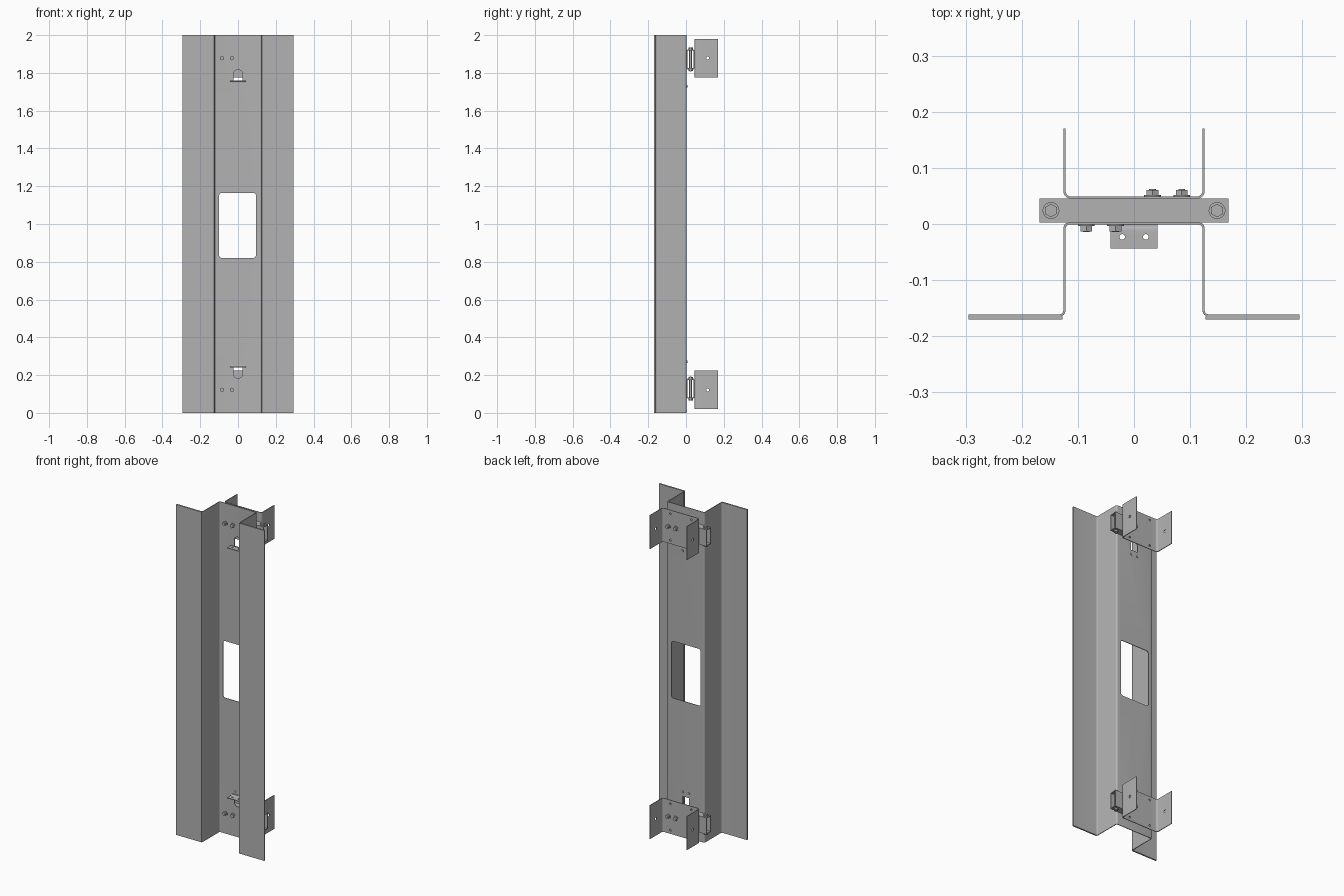
import bpy, bmesh, math
from mathutils import Vector, Matrix

if "Cube" in bpy.data.objects:
    bpy.data.objects.remove(bpy.data.objects["Cube"], do_unlink=True)

steel = bpy.data.materials.new("grey_steel")
steel.use_nodes = True
COLOUR = (0.45, 0.45, 0.45, 1)
steel.diffuse_color = COLOUR
steel.node_tree.nodes["Principled BSDF"].inputs["Base Color"].default_value = COLOUR

T = 0.004                      # sheet thickness
AXES = {"x": Matrix.Rotation(math.pi / 2, 4, "Y"),
        "y": Matrix.Rotation(-math.pi / 2, 4, "X"),
        "z": Matrix.Identity(4)}


def finish(name, bm):
    bmesh.ops.recalc_face_normals(bm, faces=bm.faces)
    mesh = bpy.data.meshes.new(name)
    bm.to_mesh(mesh)
    bm.free()
    mesh.materials.append(steel)
    ob = bpy.data.objects.new(name, mesh)
    bpy.context.collection.objects.link(ob)
    return ob


def smooth(ob):
    bpy.ops.object.select_all(action="DESELECT")
    bpy.context.view_layer.objects.active = ob
    ob.select_set(True)
    bpy.ops.object.shade_smooth_by_angle(angle=math.radians(35))


def add_cylinder(bm, centre, radius, depth, axis, sides=20):
    bmesh.ops.create_cone(bm, cap_ends=True, segments=sides, radius1=radius, radius2=radius,
                          depth=depth, matrix=Matrix.Translation(centre) @ AXES[axis])


def add_box(bm, lo, hi):
    lo, hi = Vector(lo), Vector(hi)
    size = Matrix.Diagonal((*(hi - lo), 1))
    bmesh.ops.create_cube(bm, size=1, matrix=Matrix.Translation((lo + hi) / 2) @ size)


def add_prism(bm, points, offset):
    face = bm.faces.new([bm.verts.new(p) for p in points])
    out = bmesh.ops.extrude_face_region(bm, geom=[face])["geom"]
    bmesh.ops.translate(bm, vec=offset, verts=[v for v in out if isinstance(v, bmesh.types.BMVert)])


def fillet(path, radius, steps=6):
    """Round the inner corners of an open path."""
    pts = [Vector(p) for p in path]
    out = [pts[0]]
    for a, b, c in zip(pts, pts[1:], pts[2:]):
        u, v = (a - b).normalized(), (c - b).normalized()
        centre = b + (u + v) * radius
        for i in range(steps + 1):
            t = i / steps * math.pi / 2
            out.append(centre - v * radius * math.cos(t) - u * radius * math.sin(t))
    return out + [pts[-1]]


def bent_sheet(path, radius):
    """Outline of a bent sheet that follows a centre line."""
    pts = fillet(path, radius)
    left, right = [], []
    for i, p in enumerate(pts):
        d = (pts[min(i + 1, len(pts) - 1)] - pts[max(i - 1, 0)]).normalized()
        n = Vector((-d.y, d.x)) * T / 2
        left.append(p + n)
        right.append(p - n)
    return left + right[::-1]


def cut(ob, bm):
    """Cut the shapes in bm out of ob."""
    cutter = finish("cutter", bm)
    cutter.hide_render = True
    mod = ob.modifiers.new("holes", "BOOLEAN")
    mod.operation, mod.solver, mod.object = "DIFFERENCE", "EXACT", cutter
    bpy.context.view_layer.update()
    graph = bpy.context.evaluated_depsgraph_get()
    mesh = bpy.data.meshes.new_from_object(ob.evaluated_get(graph))
    ob.modifiers.clear()
    ob.data = mesh
    bpy.data.objects.remove(cutter, do_unlink=True)


def bolt(name, x, y, z, axis, sign):
    """Washer and hexagon head, standing on a surface."""
    step = Vector((0, sign, 0)) if axis == "y" else Vector((0, 0, sign))
    base = Vector((x, y, z))
    bm = bmesh.new()
    add_cylinder(bm, base + step * 0.0015, 0.015, 0.003, axis)
    add_cylinder(bm, base + step * 0.007, 0.012, 0.01, axis, 6)
    add_cylinder(bm, base + step * 0.0125, 0.006, 0.002, axis, 12)
    smooth(finish(name, bm))


# Main hat-shaped channel
hat = [(-0.295, -0.163), (-0.124, -0.163), (-0.124, 0.001),
       (0.124, 0.001), (0.124, -0.163), (0.295, -0.163)]
bm = bmesh.new()
add_prism(bm, [(p.x, p.y, 0) for p in bent_sheet(hat, 0.009)], (0, 0, 2))
channel = finish("main_channel", bm)

# Openings in the channel: window, arched slots
bm = bmesh.new()
r = 0.015
window = []
for k, (cx, cz) in enumerate([(0.08, 1.15), (-0.085, 1.15), (-0.085, 0.835), (0.08, 0.835)]):
    for i in range(6):
        a = (k + i / 5) * math.pi / 2
        window.append((cx + r * math.cos(a), -0.05, cz + r * math.sin(a)))
add_prism(bm, window, (0, 0.1, 0))
for s in (1, -1):
    arch = [(-0.023, 0.757), (0.023, 0.757)]
    for i in range(9):
        a = i / 8 * math.pi
        arch.append((0.023 * math.cos(a), 0.797 + 0.02 * math.sin(a)))
    add_prism(bm, [(x, -0.05, 1 + s * z) for x, z in arch], (0, 0.1, 0))
cut(channel, bm)
smooth(channel)

# Strips doubling the flanges
for side, name in ((1, "left"), (-1, "right")):
    bm = bmesh.new()
    add_box(bm, (min(side * 0.127, side * 0.295), -0.17, 0),
            (max(side * 0.127, side * 0.295), -0.165, 2))
    finish(name + "_flange_strip", bm)

# Mounting hardware at both ends
for s, end in ((1, "upper"), (-1, "lower")):
    zc = 1 + s * 0.878

    # U-shaped bracket with holes
    u_path = [(-0.124, 0.17), (-0.124, 0.047), (0.124, 0.047), (0.124, 0.17)]
    bm = bmesh.new()
    add_prism(bm, [(p.x, p.y, zc - 0.102) for p in bent_sheet(u_path, 0.012)], (0, 0, 0.204))
    bracket = finish(end + "_bracket", bm)
    bm = bmesh.new()
    add_cylinder(bm, (0, 0.115, zc), 0.008, 0.4, "x")
    for x in (-0.07, 0.07):
        for dz in (-0.08, 0.08):
            add_cylinder(bm, (x, 0.047, zc + dz), 0.006, 0.03, "y")
    cut(bracket, bm)
    smooth(bracket)

    # Hollow cross bar between channel and bracket
    zb = 1 + s * 0.872
    bm = bmesh.new()
    add_box(bm, (-0.168, 0.003, zb - 0.05), (0.168, 0.045, zb + 0.05))
    bar = finish(end + "_cross_bar", bm)
    bm = bmesh.new()
    add_box(bm, (-0.2, 0.007, zb - 0.046), (0.2, 0.041, zb + 0.046))
    cut(bar, bm)

    # Bolts through the bar ends
    for x in (-0.148, 0.148):
        bm = bmesh.new()
        add_cylinder(bm, (x, 0.024, zb), 0.007, 0.1, "z")
        smooth(finish(end + "_bar_pin", bm))
        for d in (1, -1):
            bolt(end + "_bar_bolt", x, 0.024, zb + d * 0.05, "z", d)

    # Bolts fixing the channel and the bracket
    for x in (-0.085, -0.033):
        bolt(end + "_channel_bolt", x, -0.001, zc, "y", -1)
        bolt(end + "_bracket_bolt", -x, 0.049, zc, "y", 1)

    # Bent tab with two holes, and its rivets
    zt = 1 + s * 0.757
    tab_path = [(-0.003, zt - s * 0.012), (-0.003, zt), (-0.044, zt)]
    bm = bmesh.new()
    add_prism(bm, [(-0.042, p.x, p.y) for p in bent_sheet(tab_path, 0.008)], (0.084, 0, 0))
    tab = finish(end + "_tab", bm)
    bm = bmesh.new()
    for x in (-0.021, 0.021):
        add_cylinder(bm, (x, -0.023, zt), 0.005, 0.03, "z")
    cut(tab, bm)
    smooth(tab)
    for x in (-0.021, 0.021):
        bm = bmesh.new()
        add_cylinder(bm, (x, 0.002, 1 + s * 0.73), 0.007, 0.01, "y", 16)
        smooth(finish(end + "_rivet", bm))
